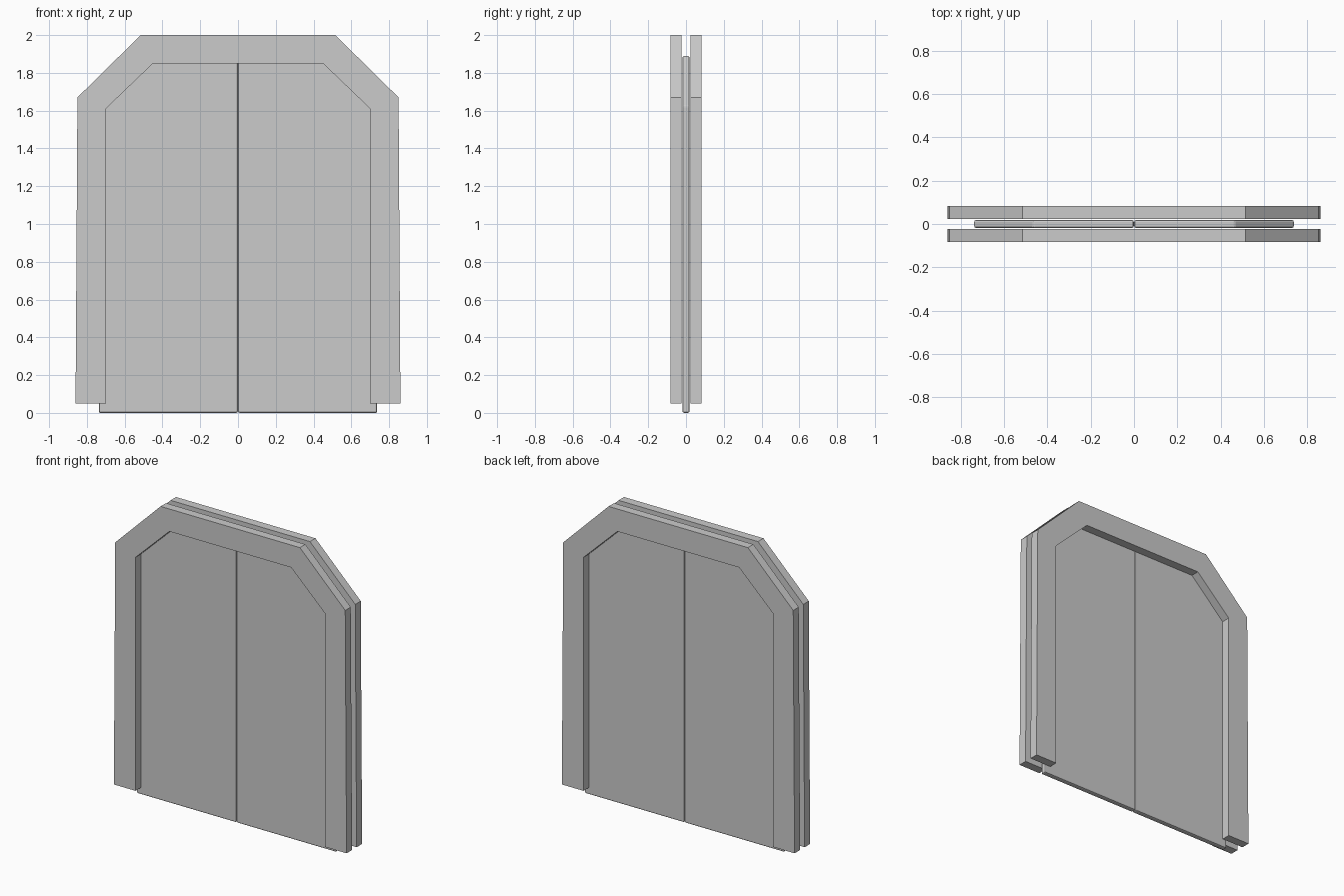
import bpy

if "Cube" in bpy.data.objects:
    bpy.data.objects.remove(bpy.data.objects["Cube"])


def extrude_profile(name, profile, y0, y1):
    """Closed prism from an (x, z) outline spanning y0..y1."""
    n = len(profile)
    verts = [(x, y, z) for y in (y0, y1) for x, z in profile]
    faces = [tuple(range(n)), tuple(reversed(range(n, 2 * n)))]
    faces += [(i, i + n, (i + 1) % n + n, (i + 1) % n) for i in range(n)]
    mesh = bpy.data.meshes.new(name)
    mesh.from_pydata(verts, [], faces)
    obj = bpy.data.objects.new(name, mesh)
    bpy.context.collection.objects.link(obj)
    # Make normals point outwards
    import bmesh
    bm = bmesh.new()
    bm.from_mesh(mesh)
    bmesh.ops.recalc_face_normals(bm, faces=bm.faces)
    bm.to_mesh(mesh)
    bm.free()
    return obj


def mirrored(points, side):
    return [(side * x, z) for x, z in points]


# Arched frame: outer and inner half outlines, from foot to top
outer = [(0.86, 0.05), (0.85, 1.67), (0.515, 2.0)]
inner = [(0.70, 0.05), (0.70, 1.61), (0.45, 1.85)]
frame = (outer + mirrored(outer, -1)[::-1]
         + mirrored(inner, -1) + inner[::-1])
for name, side in (("front_frame", -1), ("back_frame", 1)):
    extrude_profile(name, frame, side * 0.024, side * 0.082)

# Two sliding door leaves held between the frames, with softened edges
leaf = [(0.001, 0.0), (0.737, 0.0), (0.737, 1.625), (0.465, 1.89), (0.001, 1.89)]
for name, side in (("left_door", -1), ("right_door", 1)):
    door = extrude_profile(name, mirrored(leaf, side), -0.0185, 0.0185)
    bevel = door.modifiers.new("edge_bevel", 'BEVEL')
    bevel.width = 0.009
    bevel.segments = 2
    bevel.limit_method = 'ANGLE'
